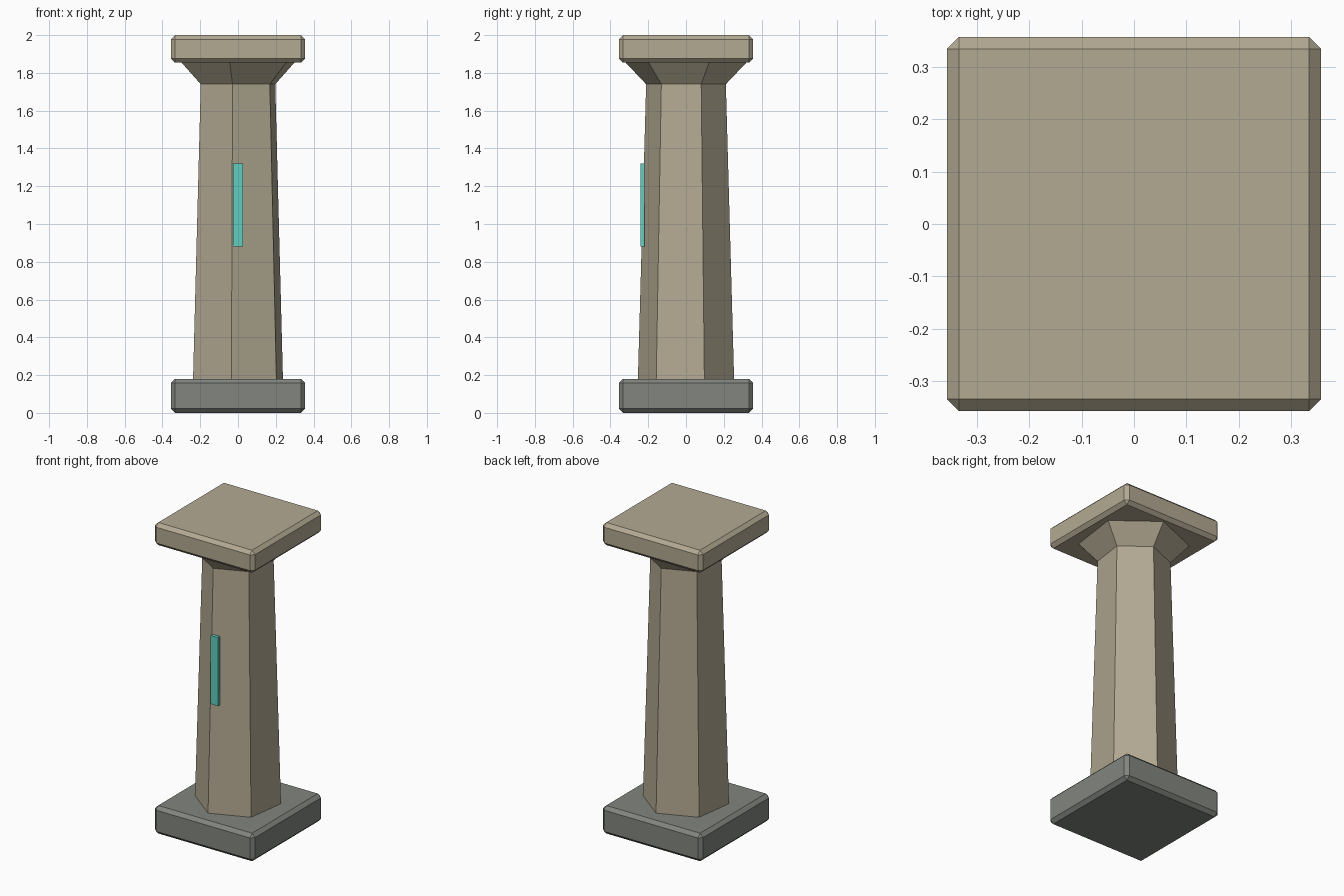
import bpy, bmesh, math

if "Cube" in bpy.data.objects:
    bpy.data.objects.remove(bpy.data.objects["Cube"])


def material(name, rgb):
    m = bpy.data.materials.new(name)
    m.diffuse_color = (*rgb, 1)
    m.use_nodes = True
    m.node_tree.nodes["Principled BSDF"].inputs["Base Color"].default_value = m.diffuse_color
    return m


SAND = material("sandstone", (0.45, 0.40, 0.29))
GREY = material("grey stone", (0.22, 0.235, 0.21))
TEAL = material("teal glow", (0.12, 0.62, 0.52))


def finish(name, bm, mat):
    bmesh.ops.recalc_face_normals(bm, faces=bm.faces)
    me = bpy.data.meshes.new(name)
    bm.to_mesh(me)
    bm.free()
    me.materials.append(mat)
    ob = bpy.data.objects.new(name, me)
    bpy.context.collection.objects.link(ob)


def box(name, lo, hi, mat, chamfer=0):
    bm = bmesh.new()
    bmesh.ops.create_cube(bm, size=1)
    for v in bm.verts:
        v.co = [(a + b) / 2 + c * (b - a) for a, b, c in zip(lo, hi, v.co)]
    if chamfer:
        bmesh.ops.bevel(bm, geom=bm.edges[:], offset=chamfer, segments=1,
                        profile=0.5, affect='EDGES')
    finish(name, bm, mat)


def hex_frustum(name, z0, r0, z1, r1, mat, turn=math.radians(22.2)):
    bm = bmesh.new()
    rings = [[bm.verts.new((r * math.cos(turn + k * math.pi / 3),
                            r * math.sin(turn + k * math.pi / 3), z))
              for k in range(6)] for z, r in ((z0, r0), (z1, r1))]
    for ring in rings:
        bm.faces.new(ring)
    for k in range(6):
        n = (k + 1) % 6
        bm.faces.new((rings[0][k], rings[0][n], rings[1][n], rings[1][k]))
    finish(name, bm, mat)


H = 0.356
# Square chamfered slabs at foot and head
box("base_slab", (-H, -H, 0), (H, H, 0.18), GREY, 0.022)
box("top_slab", (-H, -H, 1.855), (H, H, 2), SAND, 0.022)
# Tapered six-sided shaft and its flared capital
hex_frustum("shaft", 0.17, 0.2573, 1.74, 0.213, SAND)
hex_frustum("capital", 1.74, 0.213, 1.86, 0.328, SAND)
# Thin strip on the front
box("front_strip", (-0.026, -0.241, 0.88), (0.026, -0.22, 1.32), TEAL)
